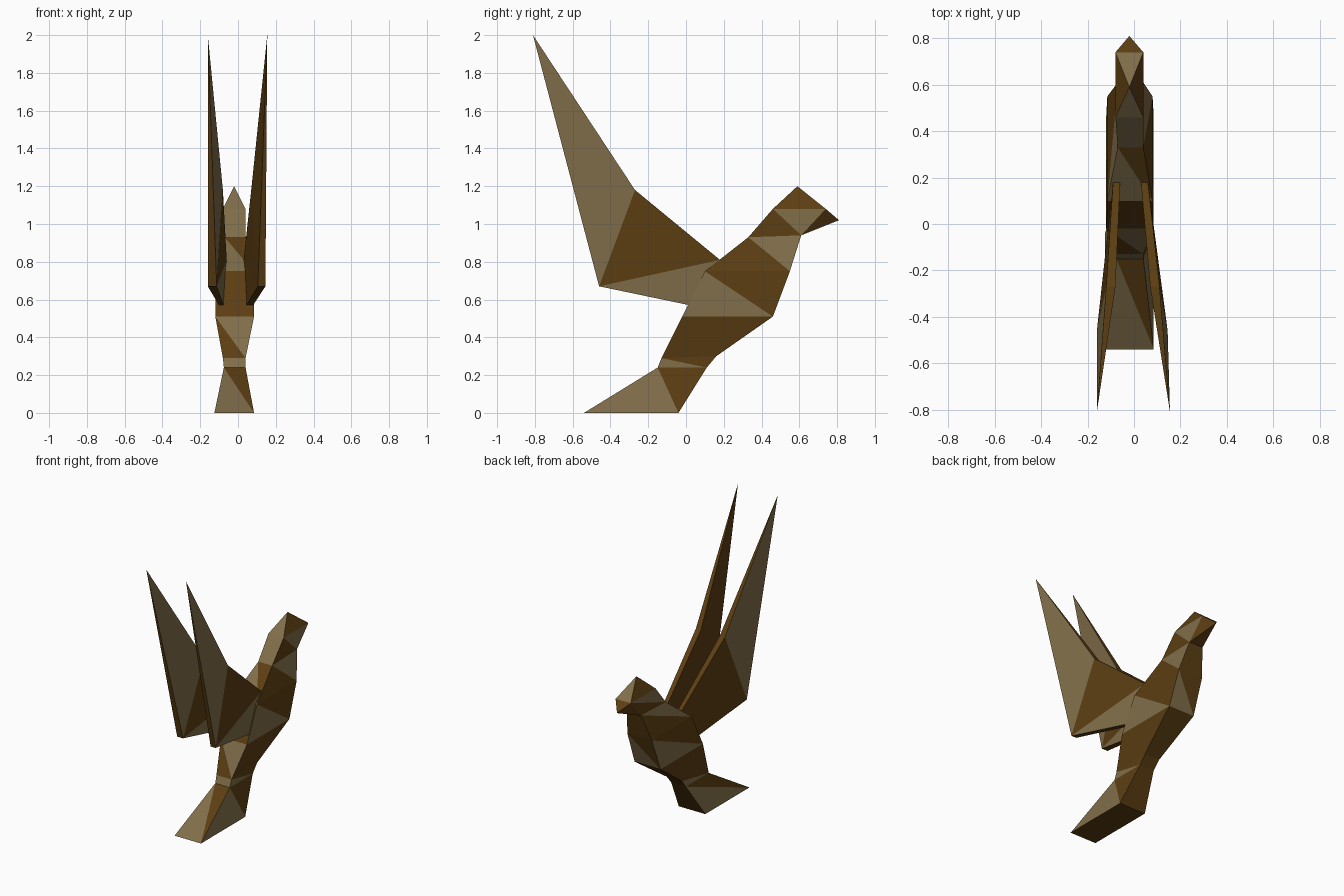
import bpy, bmesh

cube = bpy.data.objects.get("Cube")
if cube:
    bpy.data.objects.remove(cube, do_unlink=True)


def srgb(*rgb):
    lin = [(c / 255 / 12.92) if c < 11 else ((c / 255 + 0.055) / 1.055) ** 2.4 for c in rgb]
    return (*lin, 1.0)


def make_material(name, colour):
    mat = bpy.data.materials.new(name)
    mat.use_nodes = True
    mat.diffuse_color = colour
    bsdf = next(n for n in mat.node_tree.nodes if n.type == 'BSDF_PRINCIPLED')
    bsdf.inputs["Base Color"].default_value = colour
    bsdf.inputs["Roughness"].default_value = 0.9
    return mat


MATERIALS = [make_material("dark_brown", srgb(92, 62, 18)),
             make_material("greyish_tan", srgb(129, 110, 74))]


def add_face(bm, verts, colour):
    """Flat face; colour is B (brown) or T (tan)."""
    bm.faces.new(verts).material_index = "BT".index(colour)


def finish(bm, name):
    bmesh.ops.recalc_face_normals(bm, faces=bm.faces)
    mesh = bpy.data.meshes.new(name)
    bm.to_mesh(mesh)
    bm.free()
    for mat in MATERIALS:
        mesh.materials.append(mat)
    obj = bpy.data.objects.new(name, mesh)
    bpy.context.collection.objects.link(obj)
    return obj


def build_body():
    # Cross-sections from tail to crown: back (y, z), breast (y, z), x range
    rings = [
        ((-0.54, 0.00), (-0.04, 0.00), (-0.125, 0.085)),
        ((-0.15, 0.24), (0.11, 0.24), (-0.075, 0.04)),
        ((-0.13, 0.29), (0.16, 0.30), (-0.08, 0.04)),
        ((-0.02, 0.51), (0.46, 0.51), (-0.12, 0.085)),
        ((0.10, 0.75), (0.55, 0.75), (-0.115, 0.08)),
        ((0.33, 0.93), (0.61, 0.94), (-0.07, 0.04)),
        ((0.46, 1.08), (0.74, 1.08), (-0.08, 0.04)),
    ]
    # Lower and upper triangle colours per band: back, left, breast, right
    bands = [
        ("TB", "TB", "BB", "TB"),
        ("TT", "TB", "BB", "TB"),
        ("BT", "BB", "BB", "BB"),
        ("BB", "TB", "TB", "TB"),
        ("TB", "BT", "BB", "BT"),
        ("TT", "BT", None, "BT"),
    ]
    bm = bmesh.new()
    loops = []
    for back, front, (x0, x1) in rings:
        corners = [(x0, *back), (x1, *back), (x1, *front), (x0, *front)]
        loops.append([bm.verts.new(c) for c in corners])
    for low, up, colours in zip(loops, loops[1:], bands):
        for k, pair in enumerate(colours):
            if pair:
                j = (k + 1) % 4
                add_face(bm, (low[k], low[j], up[k]), pair[0])
                add_face(bm, (low[j], up[j], up[k]), pair[1])
    add_face(bm, loops[0], "B")

    # Crown
    top, neck = loops[-1], loops[-2]
    crown = bm.verts.new((-0.02, 0.59, 1.20))
    for k, colour in enumerate("TBTB"):
        add_face(bm, (top[k], top[(k + 1) % 4], crown), colour)

    # Beak
    beak = bm.verts.new((-0.02, 0.81, 1.02))
    rim = [top[3], top[2], neck[2], neck[3]]
    for k in range(4):
        add_face(bm, (rim[k], rim[(k + 1) % 4], beak), "B")
    return finish(bm, "bird_body")


# Wing outline in (y, z): elbow, upper root, lower root, trailing corner
WING = [(-0.27, 1.18), (0.18, 0.81), (0.02, 0.57), (-0.46, 0.67)]


def build_wing(name, tip_x, outer_x, inner_x, outer_colours, inner_colours):
    bm = bmesh.new()
    tip = bm.verts.new((tip_x, -0.81, 2.0))
    sides = []
    for xs, colours in ((outer_x, outer_colours), (inner_x, inner_colours)):
        elbow, root, low, corner = [bm.verts.new((x, y, z)) for x, (y, z) in zip(xs, WING)]
        add_face(bm, (tip, elbow, corner), colours[0])
        add_face(bm, (elbow, root, corner), colours[1])
        add_face(bm, (root, low, corner), colours[2])
        sides.append((elbow, root, low, corner))
    # Narrow edges joining the two wing surfaces
    out, inn = sides
    for k in range(3):
        add_face(bm, (out[k], out[k + 1], inn[k + 1], inn[k]), "B")
    add_face(bm, (tip, out[0], inn[0]), "B")
    add_face(bm, (tip, out[3], inn[3]), "B")
    return finish(bm, name)


build_body()
build_wing("left_wing", 0.155, (0.11, 0.06, 0.08, 0.145),
           (0.07, 0.03, 0.045, 0.105), "TBT", "BBB")
build_wing("right_wing", -0.16, (-0.12, -0.09, -0.10, -0.16),
           (-0.08, -0.06, -0.077, -0.113), "TBB", "TBT")
